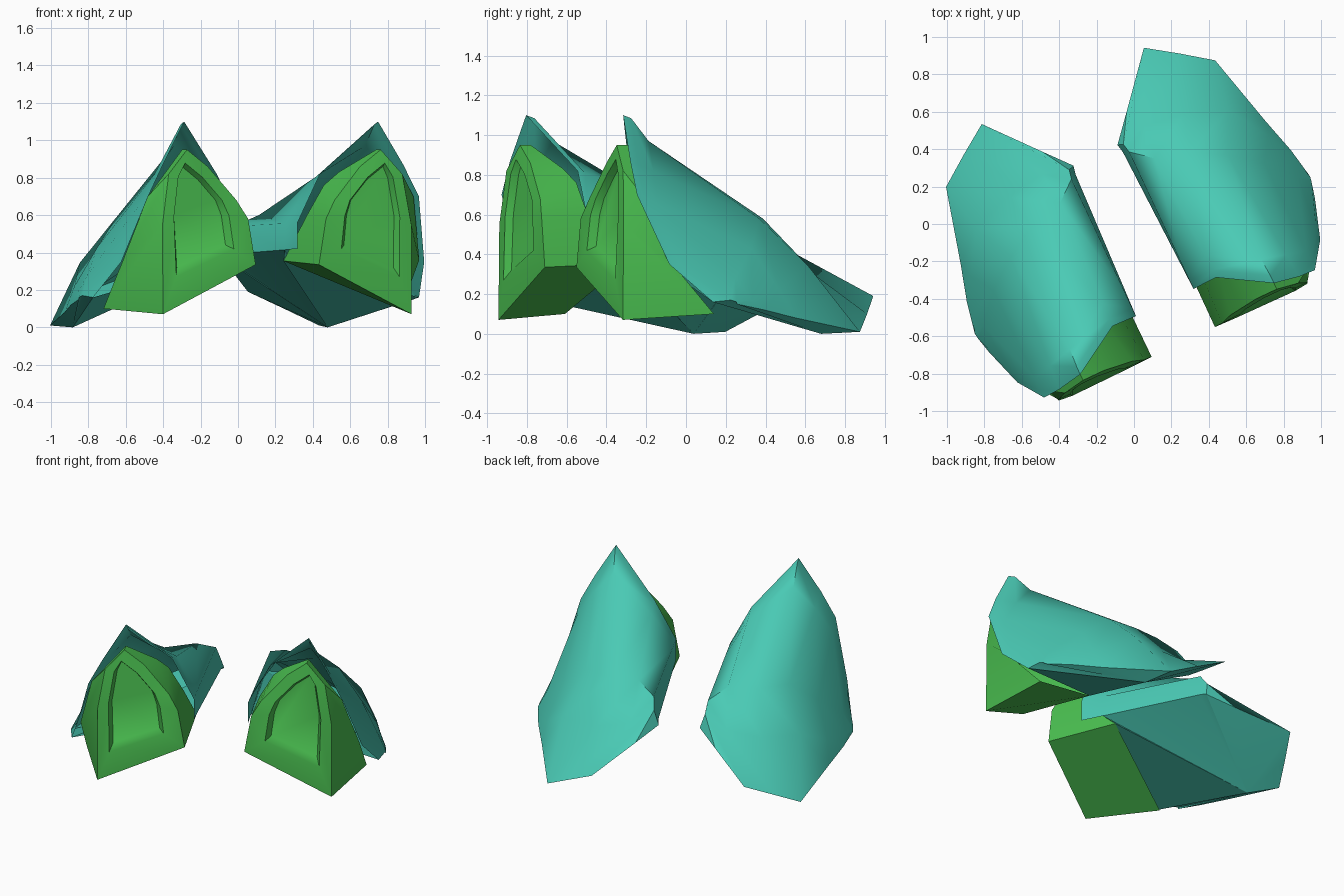
import bpy, bmesh, math
from mathutils import Vector

cube = bpy.data.objects.get("Cube")
if cube:
    bpy.data.objects.remove(cube)


def material(name, colour):
    mat = bpy.data.materials.new(name)
    mat.use_nodes = True
    mat.diffuse_color = (*colour, 1)
    shader = next(n for n in mat.node_tree.nodes if n.type == "BSDF_PRINCIPLED")
    shader.inputs["Base Color"].default_value = (*colour, 1)
    shader.inputs["Roughness"].default_value = 0.8
    return mat


teal = material("teal canvas", (0.068, 0.59, 0.46))
green = material("green canvas", (0.068, 0.52, 0.08))

YAW = math.radians(25.2)


def place(point, side):
    """Tent space (sideways, back, up) to world; side mirrors the tent."""
    across, back, up = point
    across = side * across - 0.03
    return Vector((across * math.cos(YAW) - back * math.sin(YAW),
                   across * math.sin(YAW) + back * math.cos(YAW), up))


def add_loft(bm, rows, side):
    """Skin neighbouring rows with quads and return the vertex rows."""
    grid = [[bm.verts.new(place(p, side)) for p in row] for row in rows]
    for a, b in zip(grid, grid[1:]):
        for i in range(len(a) - 1):
            bm.faces.new((a[i], a[i + 1], b[i + 1], b[i]))
    return grid


def finish(bm, name, mat, angle):
    bmesh.ops.remove_doubles(bm, verts=bm.verts, dist=0.0005)
    bmesh.ops.recalc_face_normals(bm, faces=bm.faces)
    mesh = bpy.data.meshes.new(name)
    bm.to_mesh(mesh)
    bm.free()
    obj = bpy.data.objects.new(name, mesh)
    bpy.context.collection.objects.link(obj)
    mesh.materials.append(mat)
    bpy.ops.object.select_all(action="DESELECT")
    obj.select_set(True)
    bpy.context.view_layer.objects.active = obj
    bpy.ops.object.shade_smooth_by_angle(angle=math.radians(angle))


def blend(a, b, t):
    return [tuple(Vector(p).lerp(Vector(q), t)) for p, q in zip(a, b)]


# Drape rows run from the raised side, over the ridge, to the low side
rim = [(.17, -.45, .42), (.17, -.45, .56), (.305, -.445, .82), (.573, -.605, 1.1),
       (.71, -.63, .87), (.8, -.635, .7), (.895, -.5, .35), (.963, -.29, .16)]
shoulder = [(.14, .37, .39), (.17, .36, .54), (.28, .27, .6), (.47, .22, .58),
            (.64, .12, .58), (.8, 0, .43), (.93, -.15, .28), (.985, -.2, .17)]
fold = [(.13, .42, .38), (.16, .41, .47), (.3, .45, .39), (.52, .42, .34),
        (.745, .34, .345), (.88, .12, .22), (.96, -.07, .17), (.99, -.17, .16)]
hem = [(.13, .42, .375), (.25, .56, .31), (.479, .83, .19), (.64, .72, .1),
       (.795, .607, .01), (.9, .2, .08), (.957, 0, .12), (.99, -.17, .15)]

# Small pinched peak just behind the rim
peak = blend(rim, shoulder, 0.06)
peak[3] = (.572, -.56, 1.085)
ridge = blend(rim, shoulder, 0.18)
ridge[3] = (.565, -.46, .97)

# Arched green shell: front outline and the rear edge under the drape
arch = [(.735, -.683, .07), (.735, -.678, .55), (.69, -.66, .82), (.572, -.64, .95),
        (.45, -.64, .86), (.29, -.66, .68), (.23, -.68, .58), (.187, -.683, .335)]
arch_back = [(.88, -.245, .1), (.875, -.48, .36), (.785, -.6, .7), (.573, -.58, .95),
             (.4, -.48, .83), (.33, -.44, .76), (.24, -.42, .6), (.19, -.23, .355)]

# Doorway outline, sunk a little into the front
door = [(.64, -.655, .32), (.65, -.64, .6), (.62, -.625, .8), (.594, -.62, .86),
        (.5, -.62, .79), (.4, -.63, .68), (.37, -.64, .6), (.35, -.65, .44)]
lip = [(s, b - 0.03, z) for s, b, z in blend(door, arch, 0.2)]


def build_tent(side, label):
    # Canvas drape with a groundsheet behind the green floor
    bm = bmesh.new()
    grid = add_loft(bm, [rim, peak, ridge, shoulder, fold, hem], side)
    hub = bm.verts.new(place((.753, .411, 0), side))
    floor_corner = bm.verts.new(place(arch_back[-1], side))
    raised = [row[0] for row in grid]
    low = [row[-1] for row in reversed(grid)]
    loop = [floor_corner] + raised[2:] + grid[-1][1:] + low[1:]
    for a, b in zip(loop, loop[1:] + loop[:1]):
        bm.faces.new((a, b, hub))
    finish(bm, label + "_tent_drape", teal, 45)

    # Green entrance shell with its floor
    bm = bmesh.new()
    add_loft(bm, [row + row[:1] for row in (arch_back, arch)], side)
    finish(bm, label + "_tent_entrance", green, 35)

    # Front panel easing into the sunken door
    bm = bmesh.new()
    grid = add_loft(bm, [row + row[:1] for row in (arch, lip, door)], side)
    bm.faces.new(grid[-1][:-1])
    finish(bm, label + "_tent_doorway", green, 50)


build_tent(1, "left")
build_tent(-1, "right")
